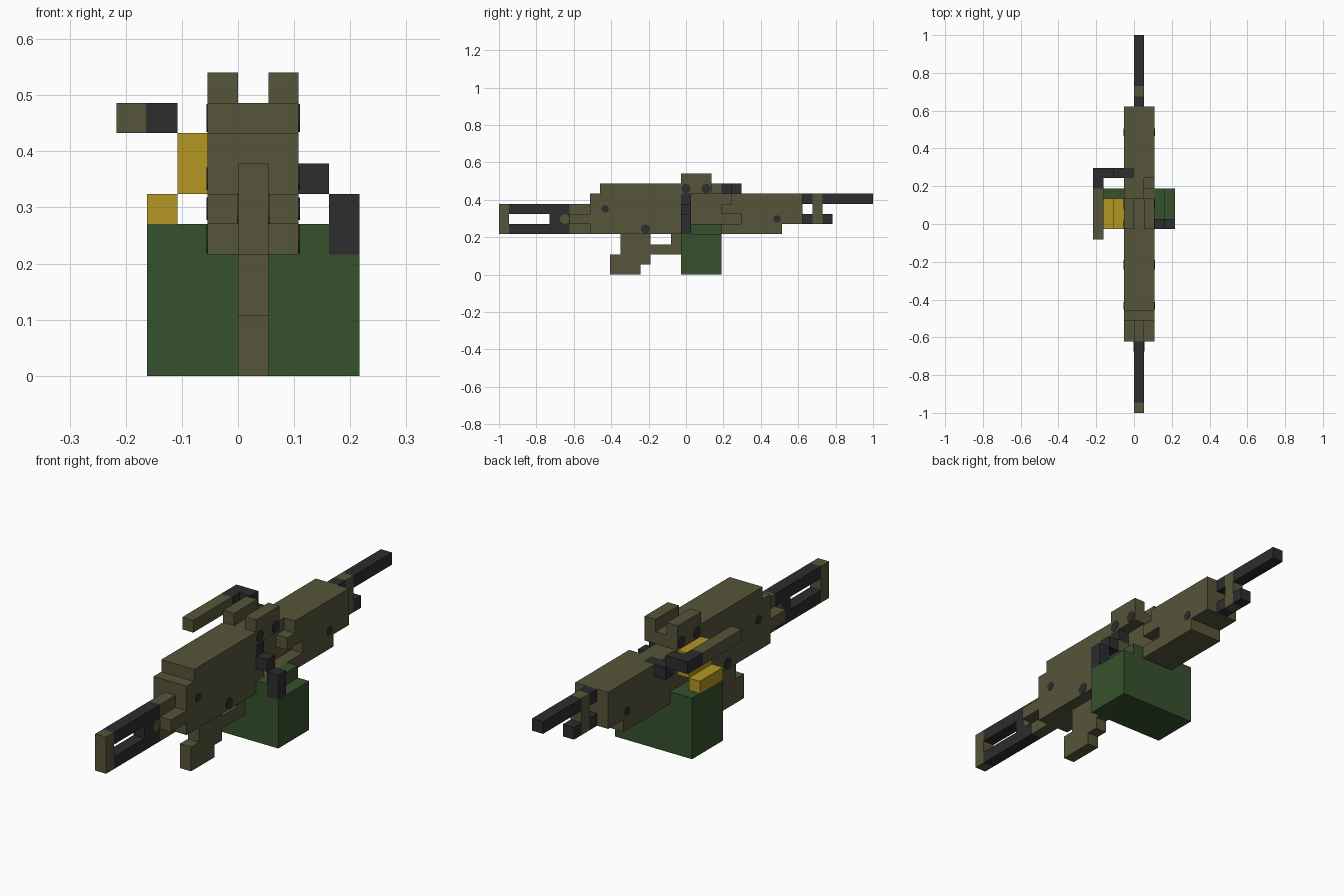
import bpy, bmesh, math
from mathutils import Matrix, Vector

cube = bpy.data.objects.get("Cube")
if cube:
    bpy.data.objects.remove(cube, do_unlink=True)

U = 2 / 37  # block size: 37 blocks along the length


def material(name, rgb):
    m = bpy.data.materials.new(name)
    m.use_nodes = True
    m.diffuse_color = (*rgb, 1)
    m.node_tree.nodes["Principled BSDF"].inputs["Base Color"].default_value = (*rgb, 1)
    return m


OLIVE = material("olive", (0.093, 0.091, 0.042))
DARK = material("charcoal", (0.026, 0.026, 0.028))
GREEN = material("ammo_green", (0.037, 0.083, 0.026))
BRASS = material("brass", (0.46, 0.31, 0.017))


def finish(name, bm, mat):
    me = bpy.data.meshes.new(name)
    bm.to_mesh(me)
    bm.free()
    me.materials.append(mat)
    ob = bpy.data.objects.new(name, me)
    bpy.context.collection.objects.link(ob)
    return ob


def part(name, mat, *boxes):
    """Boxes in block units: x0, x1, y0, y1, z0, z1."""
    bm = bmesh.new()
    for x0, x1, y0, y1, z0, z1 in boxes:
        centre = Vector(((x0 + x1) / 2, (y0 + y1) / 2 - 18.5, (z0 + z1) / 2)) * U
        size = Vector((x1 - x0, y1 - y0, z1 - z0)) * U
        bmesh.ops.create_cube(bm, size=1, matrix=Matrix.LocRotScale(centre, None, size))
    return finish(name, bm, mat)


def pin(name, mat, y, z, x0, x1, r):
    """Cylinder across the width, centred in block (y, z), just proud of both sides."""
    bm = bmesh.new()
    centre = Vector(((x0 + x1) / 2, y - 18, z + 0.5)) * U
    bmesh.ops.create_cone(bm, cap_ends=True, segments=12, radius1=r, radius2=r,
                          depth=(x1 - x0) * U + 0.004,
                          matrix=Matrix.Translation(centre) @ Matrix.Rotation(math.pi / 2, 4, 'Y'))
    return finish(name, bm, mat)


# Shoulder stock
part("stock_plate", OLIVE, (0, 1, 0, 1, 4, 7))
part("stock_frame", DARK, (0, 1, 1, 7, 6, 7), (0, 1, 1, 7, 4, 5), (0, 1, 5, 7, 5, 6))
pin("stock_pin", OLIVE, 6, 5, 0, 1, 0.026)
part("stock_mount", OLIVE, (0, 1, 7, 9, 4, 7), (-1, 0, 7, 9, 5, 6), (1, 2, 7, 9, 5, 6))

# Receiver and forward housing
part("receiver", OLIVE, (-1, 2, 9, 10, 4, 8), (-1, 2, 10, 18, 4, 9))
part("feed_bay", OLIVE,
     (-1, 1, 18, 23, 4, 8), (0, 1, 23, 24, 4, 8), (-1, 0, 23, 24, 4, 7),
     (1, 2, 18, 19, 4, 7), (1, 2, 19, 24, 4, 5),
     (1, 2, 22, 23, 6, 7), (1, 2, 23, 24, 6, 8))
part("feed_cover", OLIVE, (0, 1, 18, 21, 8, 9), (-1, 0, 18, 21, 8, 10), (1, 2, 18, 21, 8, 10))
part("forward_housing", OLIVE, (-1, 2, 24, 28, 4, 8), (-1, 2, 28, 30, 5, 8))

# Barrel and gas tube
part("barrel", DARK, (0, 1, 30, 31, 7, 8), (0, 1, 32, 37, 7, 8))
part("gas_tube", DARK, (0, 1, 30, 31, 5, 6), (0, 1, 32, 33, 5, 6))
part("barrel_bracket", OLIVE, (0, 1, 31, 32, 5, 8))

# Grip and trigger guard
part("grip", OLIVE, (0, 1, 11, 14, 0, 1), (0, 1, 11, 15, 1, 2), (0, 1, 12, 15, 2, 4))
part("trigger_guard", OLIVE, (0, 1, 15, 18, 2, 3), (0, 1, 17, 18, 3, 4))

# Ammunition box and belt
part("ammo_box", GREEN, (-3, 4, 18, 22, 0, 4), (-3, -1, 18, 22, 4, 5), (2, 3, 18, 22, 4, 5))
part("ammo_belt", BRASS, (-2, -1, 18, 21, 6, 8), (-3, -2, 18, 21, 5, 6))

# Cocking handle on the left
part("cocking_handle", DARK, (1, 2, 18, 19, 7, 8), (2, 3, 18, 19, 6, 7), (3, 4, 18, 19, 4, 6))

# Carry handle on the right
part("carry_arm", DARK, (-2, 0, 23, 24, 7, 8), (-3, -2, 23, 24, 8, 9), (-4, -3, 22, 24, 8, 9))
part("carry_grip", OLIVE, (-4, -3, 17, 22, 8, 9))

# Cross pins
for i, (y, z, r) in enumerate([(10, 6, 0.02), (14, 4, 0.025), (18, 8, 0.025),
                               (20, 8, 0.025), (27, 5, 0.02)]):
    pin(f"cross_pin_{i + 1}", DARK, y, z, -1, 2, r)
